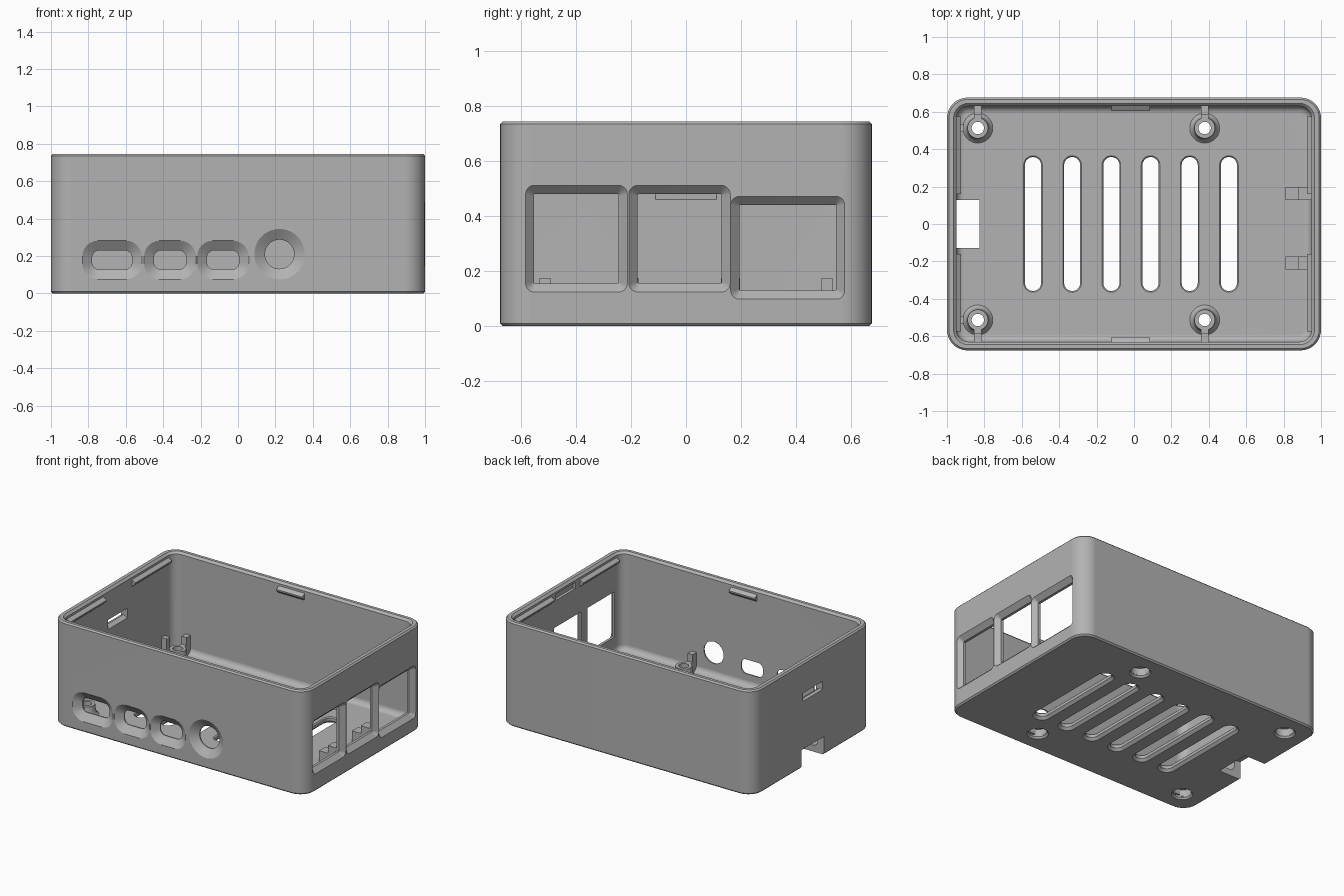
import bpy, bmesh, math

if "Cube" in bpy.data.objects:
    bpy.data.objects.remove(bpy.data.objects["Cube"], do_unlink=True)

grey = bpy.data.materials.new("plain grey")
grey.use_nodes = True
COLOUR = (0.45, 0.45, 0.45, 1)
grey.diffuse_color = COLOUR
grey.node_tree.nodes["Principled BSDF"].inputs["Base Color"].default_value = COLOUR

W, D, H = 1.0, 0.676, 0.745      # half width, half depth, height
IW, ID = 0.95, 0.63              # half sizes of the cavity
FLOOR = 0.045
BOARD, POST = 0.12, 0.175        # boss top and post top
parts = []


def finish(name, bm):
    bmesh.ops.recalc_face_normals(bm, faces=bm.faces)
    mesh = bpy.data.meshes.new(name)
    bm.to_mesh(mesh)
    bm.free()
    mesh.materials.append(grey)
    ob = bpy.data.objects.new(name, mesh)
    bpy.context.collection.objects.link(ob)
    parts.append(ob)
    return ob


def loft(name, rings, closed=False):
    """Skin equal-length rings of points; cap the ends, or close into a loop."""
    bm = bmesh.new()
    rows = [[bm.verts.new(p) for p in ring] for ring in rings]
    n = len(rows[0])
    pairs = list(zip(rows, rows[1:]))
    if closed:
        pairs.append((rows[-1], rows[0]))
    else:
        bm.faces.new(rows[0])
        bm.faces.new(rows[-1])
    for a, b in pairs:
        for i in range(n):
            j = (i + 1) % n
            bm.faces.new((a[i], a[j], b[j], b[i]))
    return finish(name, bm)


def rrect(u0, u1, v0, v1, r, seg=8):
    """Rounded rectangle as 2D points."""
    pts = []
    corners = ((u1 - r, v1 - r), (u0 + r, v1 - r), (u0 + r, v0 + r), (u1 - r, v0 + r))
    for k, (cu, cv) in enumerate(corners):
        for i in range(seg + 1):
            a = (k + i / seg) * math.pi / 2
            pts.append((cu + r * math.cos(a), cv + r * math.sin(a)))
    return pts


def circle(cu, cv, r, n=40):
    return [(cu + r * math.cos(2 * math.pi * i / n),
             cv + r * math.sin(2 * math.pi * i / n)) for i in range(n)]


def at_x(pts, x):
    return [(x, u, v) for u, v in pts]


def at_y(pts, y):
    return [(u, y, v) for u, v in pts]


def at_z(pts, z):
    return [(u, v, z) for u, v in pts]


def box(name, x0, x1, y0, y1, z0, z1):
    flat = [(x0, y0), (x1, y0), (x1, y1), (x0, y1)]
    return loft(name, [at_z(flat, z0), at_z(flat, z1)])


def cut(cutter):
    """Subtract a cutter from the case body and discard it."""
    mod = body.modifiers.new("cut", 'BOOLEAN')
    mod.operation, mod.solver, mod.object = 'DIFFERENCE', 'EXACT', cutter
    bpy.context.view_layer.objects.active = body
    bpy.ops.object.modifier_apply(modifier=mod.name)
    parts.remove(cutter)
    bpy.data.objects.remove(cutter, do_unlink=True)


# Outer shell with small chamfers on its bottom and top edges
def slab(w, d, r, z):
    return at_z(rrect(-w, w, -d, d, r), z)


e = 0.01
body = loft("case_body", [slab(W - e, D - e, 0.11 - e, 0), slab(W, D, 0.11, e),
                          slab(W, D, 0.11, H - e), slab(W - e, D - e, 0.11 - e, H)])

# Cavity with a filleted floor edge and a bevelled inner rim
rings = []
R = 0.04
for i in range(6):
    a = i / 5 * math.pi / 2
    s = R * (1 - math.sin(a))
    rings.append(slab(IW - s, ID - s, 0.065 - s, FLOOR + R * (1 - math.cos(a))))
rings += [slab(IW, ID, 0.065, H - 0.015), slab(IW + 0.015, ID + 0.015, 0.08, H),
          slab(IW + 0.015, ID + 0.015, 0.08, H + 0.1)]
cut(loft("cavity_cutter", rings))

# Ventilation slots, chamfered below and above
for i in range(6):
    x = -0.54 + i * 0.2095
    levels = ((-0.02, 0.017), (0, 0.017), (0.017, 0), (FLOOR - 0.007, 0),
              (FLOOR, 0.007), (FLOOR + 0.02, 0.007))
    cut(loft("slot_cutter", [at_z(rrect(x - 0.043 - g, x + 0.043 + g, -0.358 - g,
                                        0.358 + g, 0.043 + g), z) for z, g in levels]))

# Front ports: tapered recess running into a straight opening
ports = [(-0.78, -0.567), (-0.45, -0.278), (-0.166, 0.005)]
for x0, x1 in ports:
    def port(g):
        return rrect(x0 - g, x1 + g, 0.128 - g, 0.23 + g, 0.038 + g * 0.9, 6)
    cut(loft("port_cutter", [at_y(port(0.0525), -D - 0.05), at_y(port(0.0525), -D),
                             at_y(port(0), -D + 0.037), at_y(port(0), -ID + 0.05)]))
cut(loft("round_port_cutter", [at_y(circle(0.222, 0.21, r), y) for r, y in (
    (0.135, -D - 0.05), (0.135, -D), (0.078, -D + 0.037), (0.078, -ID + 0.05))]))

# Connector windows in the +x wall
windows = [(-0.553, -0.245, 0.156, 0.48), (-0.176, 0.129, 0.156, 0.48),
           (0.194, 0.546, 0.13, 0.44)]
for y0, y1, z0, z1 in windows:
    def window(g):
        return rrect(y0 - g, y1 + g, z0 - g, z1 + g, 0.004 + g * 0.9, 5)
    cut(loft("window_cutter", [at_x(window(0.032), W + 0.05), at_x(window(0.032), W),
                               at_x(window(0), W - 0.032), at_x(window(0), IW - 0.05)]))

# Card notch, indicator slot and lid recess in the end walls
cut(box("notch_cutter", -1.1, -0.825, -0.128, 0.128, -0.1, 0.13))
sloped = [at_x([(-0.11, z), (0.11, z), (0.11, 0.53), (-0.11, 0.53)], x)
          for x, z in ((-W - 0.02, 0.465), (-W + 0.02, 0.478), (-IW + 0.02, 0.45))]
cut(loft("indicator_cutter", sloped))
cut(box("recess_cutter", IW - 0.05, IW + 0.02, -0.11, 0.11, 0.67, 0.715))

# Screw bosses with counterbores, and posts locating the board edge
boss_profile = [(0.06, 0.02), (0.06, 0.065), (0.033, 0.065), (0.033, BOARD),
                (0.055, BOARD), (0.06, 0.075), (0.066, 0.058), (0.08, FLOOR),
                (0.08, 0.02)]
for end, bx in (("right", -0.835), ("left", 0.378)):
    for side, sy in (("front", -1), ("back", 1)):
        by = sy * 0.513
        cut(loft("screw_cutter", [at_z(circle(bx, by, r), z) for r, z in (
            (0.07, -0.02), (0.07, 0), (0.0605, 0.012), (0.0605, 0.1))]))
        loft(f"boss_{side}_{end}", [at_z(circle(bx, by, r), z) for r, z in boss_profile],
             closed=True)
        ys = sorted((sy * 0.586, sy * 0.64))
        box(f"side_post_{side}_{end}", bx - 0.02, bx + 0.02, *ys, FLOOR - 0.02, POST)
        ys = sorted((sy * 0.56, sy * 0.6))
        box(f"side_rib_{side}_{end}", bx - 0.02, bx + 0.02, *ys, FLOOR - 0.02, BOARD)
        if end == "right":
            box(f"end_post_{side}", -0.96, -0.908, by - 0.02, by + 0.02, FLOOR - 0.02, POST)

# Stepped board stops behind the window pillars
for name, y in (("front", -0.208), ("back", 0.162)):
    box(f"board_rest_{name}", 0.81, 0.89, y - 0.035, y + 0.035, FLOOR - 0.02, BOARD)
    box(f"board_stop_{name}", 0.88, 0.955, y - 0.035, y + 0.035, FLOOR - 0.02, POST)

# Snap ridges on the end walls and snap clips on the long walls
ridge = [(-0.01, 0.665), (0, 0.665), (0.026, 0.688), (0.026, 0.698), (0, 0.715), (-0.01, 0.715)]
for end, sx in (("right", -1), ("left", 1)):
    for side, sy in (("front", -1), ("back", 1)):
        loft(f"snap_ridge_{side}_{end}",
             [[(sx * (IW - d), sy * y, z) for d, z in ridge] for y in (0.16, 0.575)])
for side, sy in (("front", -1), ("back", 1)):
    loft(f"snap_clip_{side}",
         [[(x, sy * (ID - d), z) for d, z in ridge] for x in (-0.12, 0.085)])

# Smooth rounded surfaces, keeping edges sharp
bpy.ops.object.select_all(action='DESELECT')
for ob in parts:
    ob.select_set(True)
bpy.context.view_layer.objects.active = body
bpy.ops.object.shade_smooth_by_angle(angle=math.radians(30))
normals = body.modifiers.new("weighted_normals", 'WEIGHTED_NORMAL')
normals.keep_sharp = True
